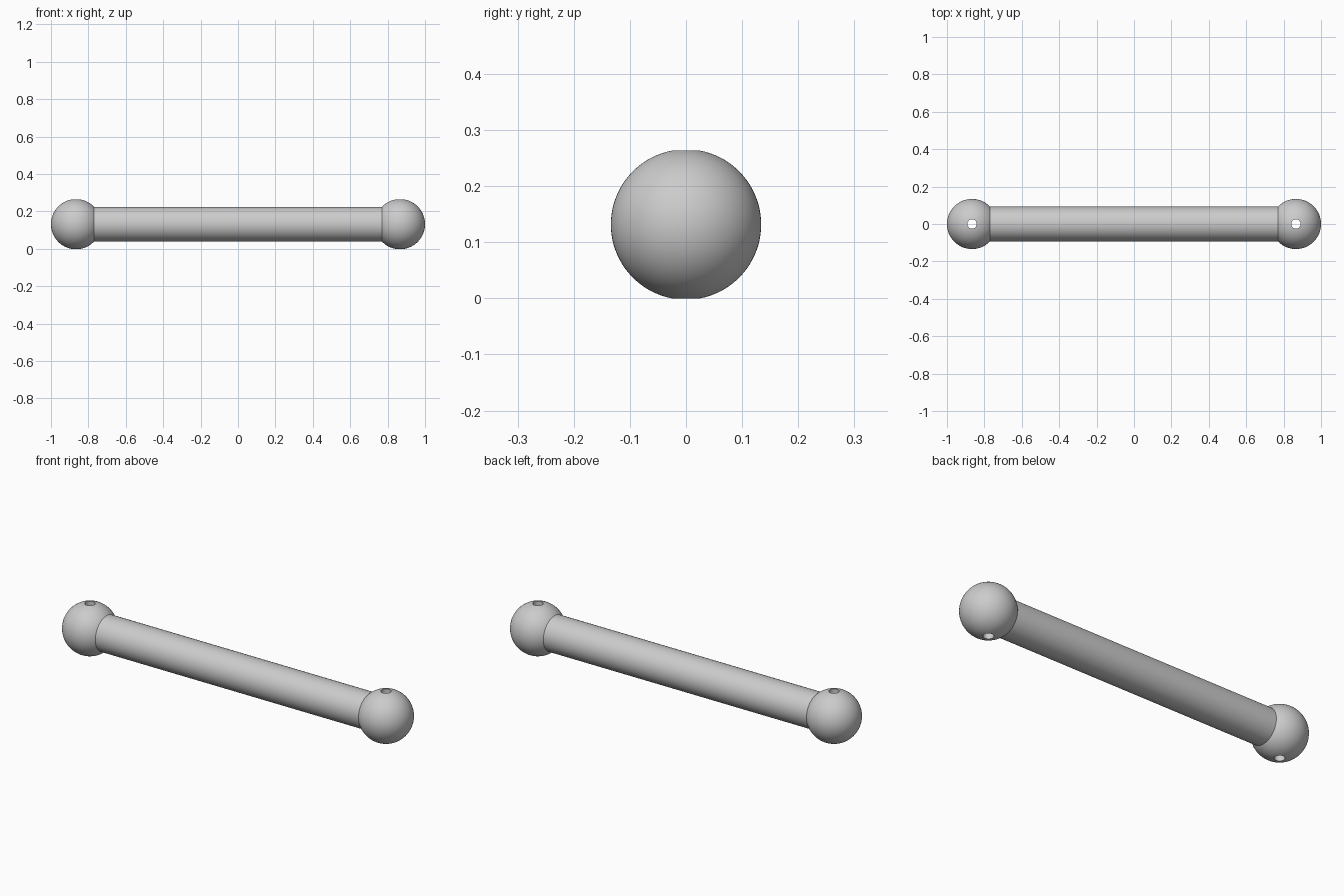
import bpy, bmesh, math
from mathutils import Matrix, Vector

BALL_R, HOLE_R, ROD_R = 0.134, 0.025, 0.093
BALL_X = 1 - BALL_R
HALF_HEIGHT = math.sqrt(BALL_R**2 - HOLE_R**2)   # ball height is cut short by the hole
ROD_HALF = BALL_X - math.sqrt(BALL_R**2 - ROD_R**2)

cube = bpy.data.objects.get("Cube")
if cube:
    bpy.data.objects.remove(cube)

grey = bpy.data.materials.new("plain_grey")
grey.use_nodes = True
colour = (0.6, 0.6, 0.6, 1)
grey.diffuse_color = colour
grey.node_tree.nodes["Principled BSDF"].inputs["Base Color"].default_value = colour


def add_part(name, bm, location):
    bmesh.ops.recalc_face_normals(bm, faces=bm.faces)
    mesh = bpy.data.meshes.new(name)
    bm.to_mesh(mesh)
    bm.free()
    mesh.materials.append(grey)
    obj = bpy.data.objects.new(name, mesh)
    bpy.context.collection.objects.link(obj)
    obj.location = location
    bpy.ops.object.select_all(action='DESELECT')
    obj.select_set(True)
    bpy.context.view_layer.objects.active = obj
    bpy.ops.object.shade_smooth_by_angle(angle=math.radians(30))
    return obj


def drilled_ball(name, x):
    """Ball with a vertical through hole, spun from an arc closed by the hole wall."""
    bm = bmesh.new()
    start = math.asin(HOLE_R / BALL_R)
    steps = 40
    verts = []
    for i in range(steps + 1):
        a = start + (math.pi - 2 * start) * i / steps
        verts.append(bm.verts.new((BALL_R * math.sin(a), 0, BALL_R * math.cos(a))))
    edges = [bm.edges.new((verts[i], verts[(i + 1) % len(verts)])) for i in range(len(verts))]
    bmesh.ops.spin(bm, geom=verts + edges, cent=Vector(), axis=(0, 0, 1),
                   angle=math.tau, steps=64, use_duplicate=False)
    bmesh.ops.remove_doubles(bm, verts=bm.verts, dist=1e-5)
    return add_part(name, bm, (x, 0, HALF_HEIGHT))


# Balls at both ends
drilled_ball("left_ball", BALL_X)
drilled_ball("right_ball", -BALL_X)

# Straight rod, open where it meets the balls
bm = bmesh.new()
bmesh.ops.create_cone(bm, cap_ends=False, segments=64, radius1=ROD_R, radius2=ROD_R,
                      depth=2 * ROD_HALF, matrix=Matrix.Rotation(math.pi / 2, 4, 'Y'))
add_part("rod", bm, (0, 0, HALF_HEIGHT))
